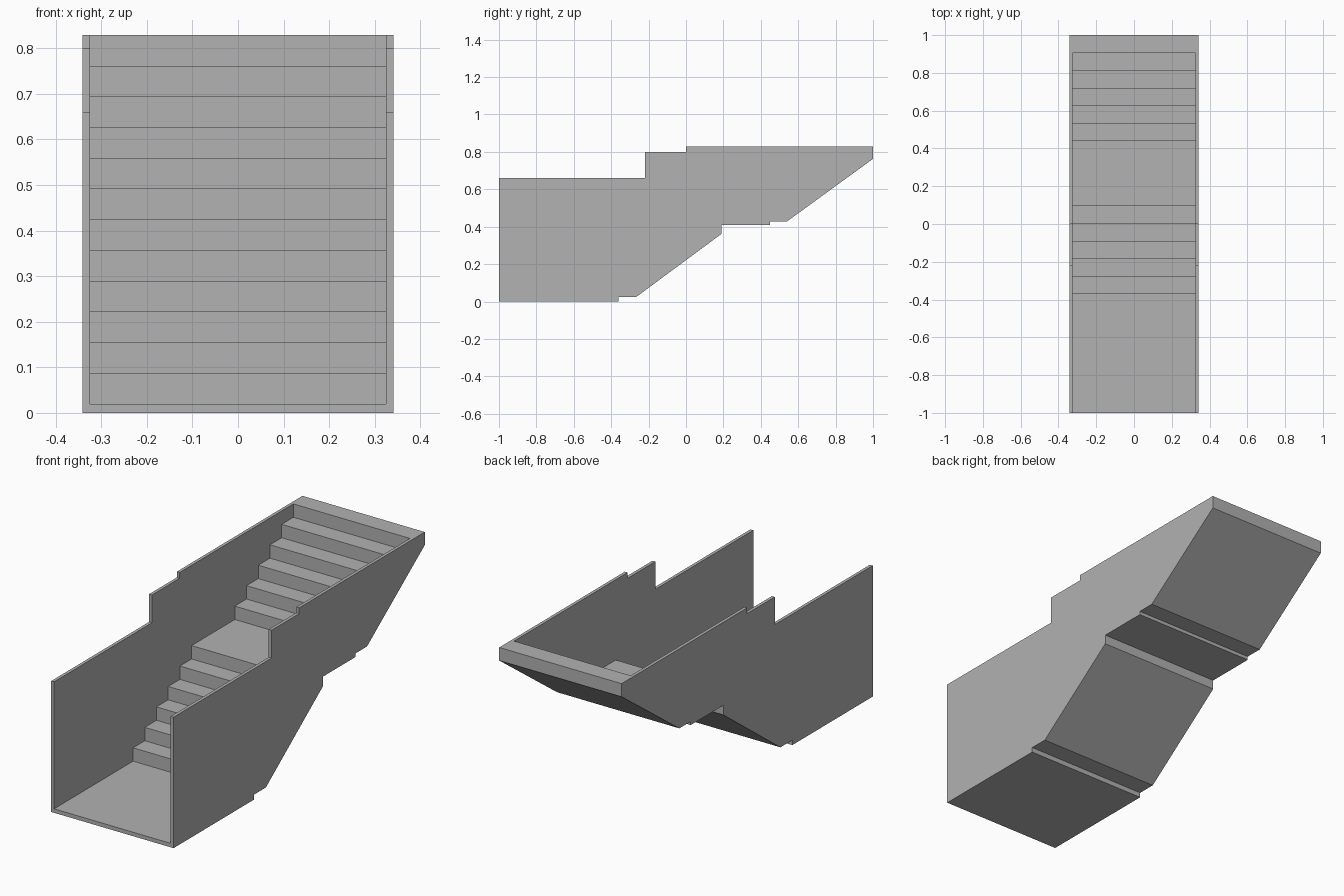
import bpy
import bmesh

cube = bpy.data.objects.get("Cube")
if cube:
    bpy.data.objects.remove(cube, do_unlink=True)

HALF_WIDTH = 0.341
INNER_HALF = 0.325
FLOOR = 0.02
TOP = 0.829
RISE = (TOP - FLOOR) / 12
GOING = 0.0932

# Single concrete colour
concrete = bpy.data.materials.new("concrete grey")
concrete.use_nodes = True
grey = (0.445, 0.445, 0.445, 1)
concrete.diffuse_color = grey
concrete.node_tree.nodes["Principled BSDF"].inputs["Base Color"].default_value = grey


def extrude_profile(name, profile, half_width):
    """Extrude a closed (y, z) profile across x."""
    bm = bmesh.new()
    face = bm.faces.new([bm.verts.new((-half_width, y, z)) for y, z in profile])
    result = bmesh.ops.extrude_face_region(bm, geom=[face])
    moved = [v for v in result["geom"] if isinstance(v, bmesh.types.BMVert)]
    bmesh.ops.translate(bm, verts=moved, vec=(2 * half_width, 0, 0))
    bmesh.ops.recalc_face_normals(bm, faces=bm.faces)
    mesh = bpy.data.meshes.new(name)
    bm.to_mesh(mesh)
    bm.free()
    mesh.materials.append(concrete)
    obj = bpy.data.objects.new(name, mesh)
    bpy.context.collection.objects.link(obj)
    return obj


# Solid body: stepped parapet tops and sloping soffits
soffit = [(-1, 0), (-0.36, 0), (-0.36, 0.025), (-0.265, 0.025),
          (0.19, 0.362), (0.19, 0.41), (0.45, 0.41), (0.45, 0.428),
          (0.54, 0.428), (1, 0.763)]
parapet = [(1, TOP), (0, TOP), (0, 0.8), (-0.22, 0.8),
           (-0.22, 0.66), (-1, 0.66)]
staircase = extrude_profile("walled_staircase", soffit + parapet, HALF_WIDTH)

# Stairwell: two flights of six risers with a landing between
steps = [(-1.2, FLOOR)]
z = FLOOR
for flight_start in (-0.371, 0.439):
    for i in range(6):
        y = flight_start + i * GOING
        steps.append((y, z))
        z += RISE
        steps.append((y, z))
steps.pop()
steps += [(steps[-1][0], 1.1), (-1.2, 1.1)]
stairwell = extrude_profile("stairwell_cutter", steps, INNER_HALF)
stairwell.hide_render = True
stairwell.hide_viewport = True

# Cut the stairwell out of the body
cut = staircase.modifiers.new("Stairwell", "BOOLEAN")
cut.operation = "DIFFERENCE"
cut.solver = "EXACT"
cut.object = stairwell
bpy.context.view_layer.update()
evaluated = staircase.evaluated_get(bpy.context.evaluated_depsgraph_get())
finished = bpy.data.meshes.new_from_object(evaluated)
staircase.modifiers.clear()
staircase.data = finished
bpy.data.objects.remove(stairwell, do_unlink=True)
